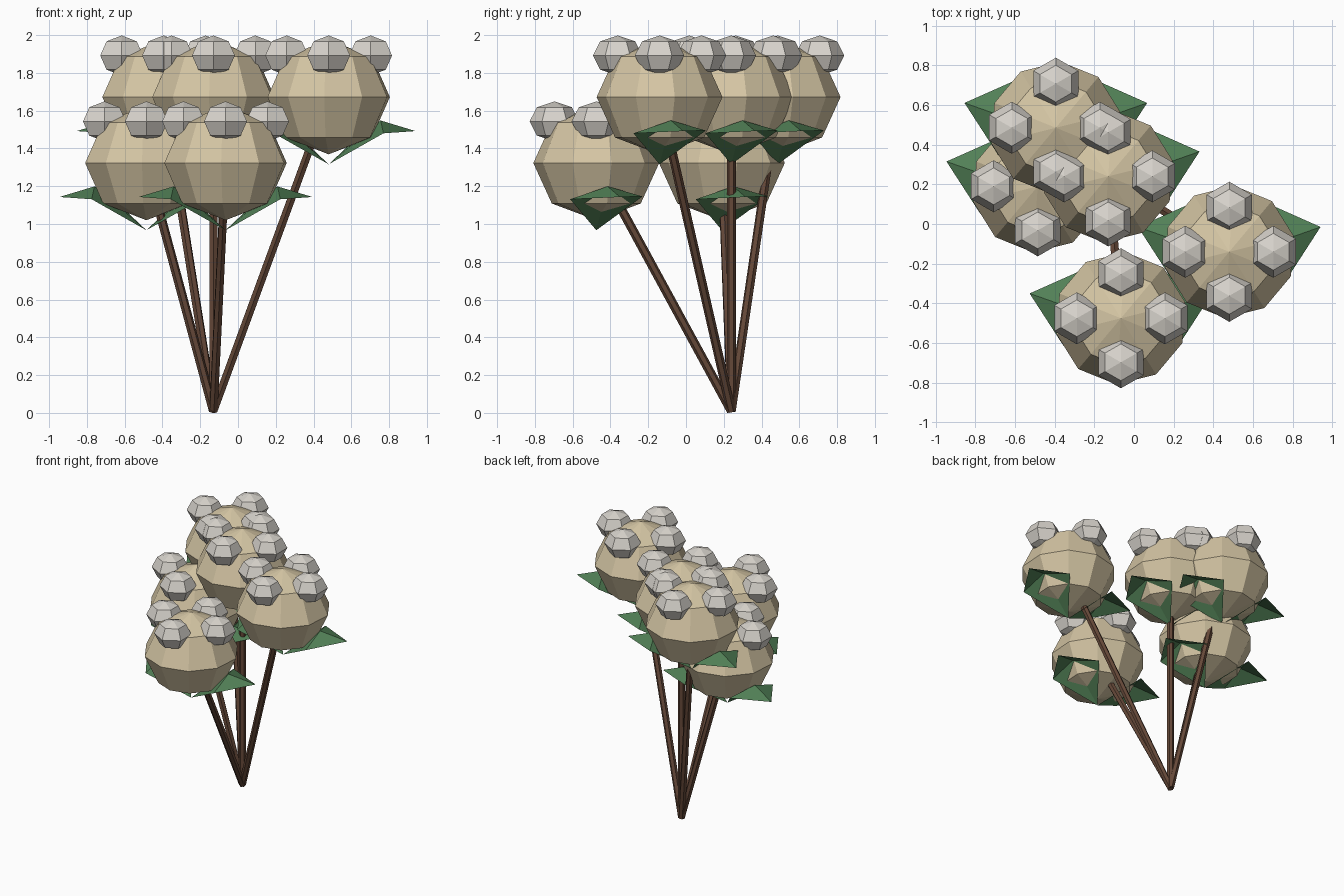
import bpy, bmesh, math
from mathutils import Vector, Matrix

cube = bpy.data.objects.get("Cube")
if cube:
    bpy.data.objects.remove(cube, do_unlink=True)


def material(name, rgb):
    m = bpy.data.materials.new(name)
    m.use_nodes = True
    m.diffuse_color = (*rgb, 1)
    m.node_tree.nodes["Principled BSDF"].inputs["Base Color"].default_value = (*rgb, 1)
    return m


TAN = material("tan", (0.66, 0.56, 0.37))
GREY = material("pale_grey", (0.68, 0.65, 0.60))
GREEN = material("leaf_green", (0.085, 0.22, 0.095))
BROWN = material("stem_brown", (0.13, 0.065, 0.04))


def finish(bm, name, mat, location=(0, 0, 0)):
    mesh = bpy.data.meshes.new(name)
    bm.to_mesh(mesh)
    bm.free()
    mesh.materials.append(mat)
    obj = bpy.data.objects.new(name, mesh)
    obj.location = location
    bpy.context.collection.objects.link(obj)
    return obj


# Flattened faceted sphere with four bands
def ball(name, mat, center, sides, radius, half_height, turn=0):
    bm = bmesh.new()
    bmesh.ops.create_uvsphere(bm, u_segments=sides, v_segments=4, radius=1)
    shape = Matrix.Diagonal((radius, radius, half_height, 1))
    bm.transform(shape @ Matrix.Rotation(math.radians(turn), 4, 'Z'))
    finish(bm, name, mat, center)


# Straight stem between two points
def stem(name, start, end):
    axis = end - start
    bm = bmesh.new()
    bmesh.ops.create_cone(bm, cap_ends=True, segments=6, radius1=0.024,
                          radius2=0.024, depth=axis.length)
    bm.transform(axis.to_track_quat('Z', 'Y').to_matrix().to_4x4())
    finish(bm, name, BROWN, (start + end) / 2)


# Folded leaf: four corners around a raised middle
LEAF_RIM = [(0, 0, -0.356), (0.29, -0.138, -0.192), (0.46, 0.125, -0.18), (0.19, 0.245, -0.177)]
LEAF_MIDDLE = (0.275, 0.06, -0.124)


def leaf(name, center, side):
    bm = bmesh.new()
    rim = [bm.verts.new((x * side, y, z)) for x, y, z in LEAF_RIM]
    x, y, z = LEAF_MIDDLE
    middle = bm.verts.new((x * side, y, z))
    for i in range(4):
        tri = [rim[i], rim[(i + 1) % 4], middle]
        bm.faces.new(tri if side > 0 else tri[::-1])
    finish(bm, name, GREEN, center)


# Five flower heads on stems that meet at one root
ROOT = Vector((-0.13, 0.24, 0.01))
HIGH, LOW = 1.672, 1.323
HEADS = {
    "back": (-0.394, 0.485, HIGH),
    "middle": (-0.13, 0.24, HIGH),
    "left": (0.48, -0.14, HIGH),
    "front": (-0.066, -0.475, LOW),
    "right": (-0.485, 0.19, LOW),
}

for key, position in HEADS.items():
    center = Vector(position)
    stem(key + "_stem", ROOT, center)
    ball(key + "_flower_head", TAN, center, 10, 0.334, 0.303, -4)
    for side, word in ((1, "left"), (-1, "right")):
        leaf(f"{key}_{word}_leaf", center, side)
    for i in range(4):
        a = i * math.pi / 2
        offset = Vector((0.222 * math.cos(a), 0.222 * math.sin(a), 0.22))
        ball(f"{key}_bud_{i + 1}", GREY, center + offset, 6, 0.131, 0.106)
